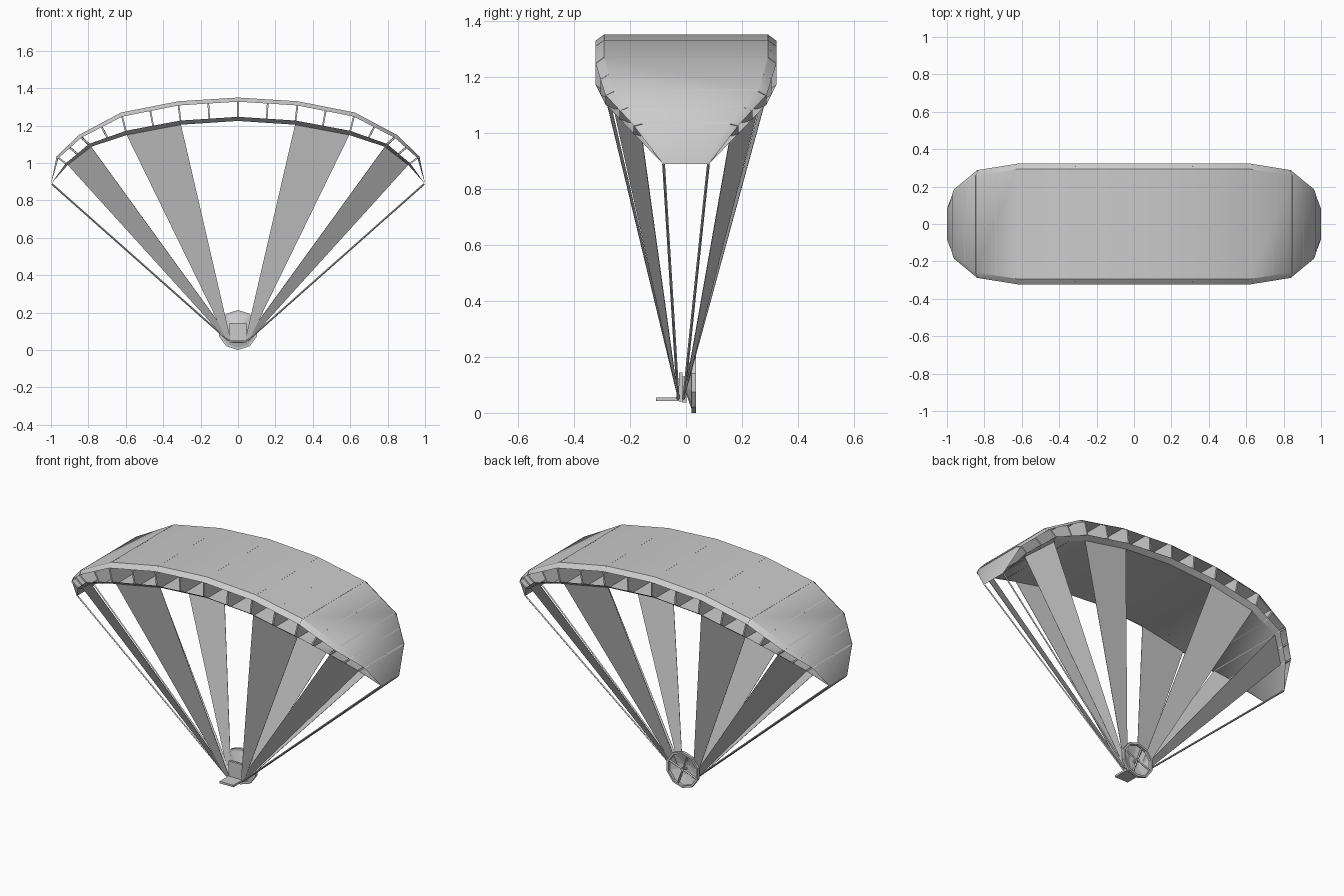
import bpy, bmesh, math
from mathutils import Vector

if "Cube" in bpy.data.objects:
    bpy.data.objects.remove(bpy.data.objects["Cube"])

# canopy stations: upper x,z / lower x,z / half chord / lip drop
ST = [(0, 1.35, 0, 1.225, .323, .022), (.32, 1.33, .305, 1.205, .323, .022),
      (.625, 1.27, .595, 1.15, .323, .022), (.85, 1.15, .785, 1.087, .288, .015),
      (.97, 1.035, .91, .99, .188, .008), (1.0, .888, 1.0, .888, .082, 0)]
FULL = [(-a, b, -c, d, h, l) for a, b, c, d, h, l in ST[:0:-1]] + ST


def make(name, verts, faces, smooth=False, thick=0):
    me = bpy.data.meshes.new(name)
    me.from_pydata([tuple(v) for v in verts], [], faces)
    bm = bmesh.new()
    bm.from_mesh(me)
    bmesh.ops.recalc_face_normals(bm, faces=bm.faces)
    bm.to_mesh(me)
    bm.free()
    ob = bpy.data.objects.new(name, me)
    bpy.context.collection.objects.link(ob)
    if thick:
        m = ob.modifiers.new("thickness", 'SOLIDIFY')
        m.thickness, m.offset = thick, 0
    if smooth:
        bpy.ops.object.select_all(action='DESELECT')
        ob.select_set(True)
        bpy.context.view_layer.objects.active = ob
        bpy.ops.object.shade_smooth_by_angle(angle=math.radians(33))
    return ob


def box(name, x, y, z):
    v = [(a, b, c) for a in x for b in y for c in z]
    f = [(0, 1, 3, 2), (4, 6, 7, 5), (0, 4, 5, 1), (2, 3, 7, 6), (0, 2, 6, 4), (1, 5, 7, 3)]
    return make(name, v, f)


def chord(s, upper):
    # one chordwise row with a turned-in lip at front and back
    x, z = (s[0], s[1]) if upper else (s[2], s[3])
    h, d = s[4], s[5]
    k = d * (-1 if upper else 1)
    c = .03 if d else .01
    # the lip leans along the line joining the two skins
    lean = (s[2] - s[0]) * .18 * (1 if upper else -1)
    return [Vector((x + lean, -h, z + k)), Vector((x, -h + c, z)),
            Vector((x, h - c, z)), Vector((x + lean, h, z + k))]


# upper and lower skins
for upper, name in ((True, "upper_skin"), (False, "lower_skin")):
    v = [p for s in FULL for p in chord(s, upper)]
    f = [(4*i + j, 4*i + j + 1, 4*i + j + 5, 4*i + j + 4)
         for i in range(len(FULL) - 1) for j in range(3)]
    make(name, v, f, smooth=True)

# cell ribs at every station and halfway between
ribs = list(FULL[1:-1])
for a, b in zip(FULL[1:-2], FULL[2:-1]):
    ribs.append(tuple((p + q) / 2 for p, q in zip(a, b)))
for s in ribs:
    make("canopy_rib", chord(s, True) + chord(s, False)[::-1], [tuple(range(8))], thick=.009)


def rod(name, a, b, r, n=4):
    a, b = Vector(a), Vector(b)
    q = (b - a).to_track_quat('Z', 'Y')
    ring = [q @ Vector((r * math.cos(2*math.pi*i/n), r * math.sin(2*math.pi*i/n), 0)) for i in range(n)]
    f = [(i, (i+1) % n, n + (i+1) % n, n + i) for i in range(n)]
    f += [tuple(range(n)), tuple(range(n, 2*n))]
    return make(name, [a + p for p in ring] + [b + p for p in ring], f)


# suspension panels and tip lines on both sides, front and back
for sx in (-1, 1):
    for sy in (-1, 1):
        y0 = -.018 + .01 * sy
        low = [(sx*.058, y0, .05), (sx*.04, y0, .06)]
        for i, j in ((1, 2), (3, 4)):
            a, b = ST[i], ST[j]
            make("suspension_panel",
                 [(sx*a[2], sy*(a[4]-.03), a[3]), (sx*b[2], sy*(b[4]-.03), b[3])] + low,
                 [(0, 1, 2, 3)], thick=.002)
        rod("tip_line", (sx*.995, sy*.08, .888), (sx*.05, y0, .05), .005)

# seat
box("seat_base", (-.045, .045), (-.107, -.012), (.043, .055))
box("seat_back", (-.045, .045), (-.025, -.012), (.04, .145))

# fan: motor, dish, guard ring, blades
C, R, N = .107, .107, 10


def circle(r, y):
    return [(r * math.sin(2*math.pi*i/N), y, C + r * math.cos(2*math.pi*i/N)) for i in range(N)]


def loft(name, rings, closed=False):
    v = [p for r, y in rings for p in circle(r, y)]
    m = len(rings)
    f = [(k*N + i, k*N + (i+1) % N, (k+1) % m*N + (i+1) % N, (k+1) % m*N + i)
         for k in range(m if closed else m - 1) for i in range(N)]
    if not closed:
        f.append(tuple(range(N)))
    return make(name, v, f)


box("motor", (-.03, .03), (-.014, .002), (.037, .13))
loft("fan_dish", [(.035, 0), (.1, .022)])
loft("guard_ring", [(R, .02), (R, .036), (R - .012, .036), (R - .012, .02)], closed=True)
rod("fan_shaft", (0, 0, C), (0, .036, C), .01, 8)
for ang in (20, 110):
    d = Vector((math.cos(math.radians(ang)), 0, math.sin(math.radians(ang))))
    c = Vector((0, .028, C))
    rod("fan_blade", c - d * .098, c + d * .098, .006)
